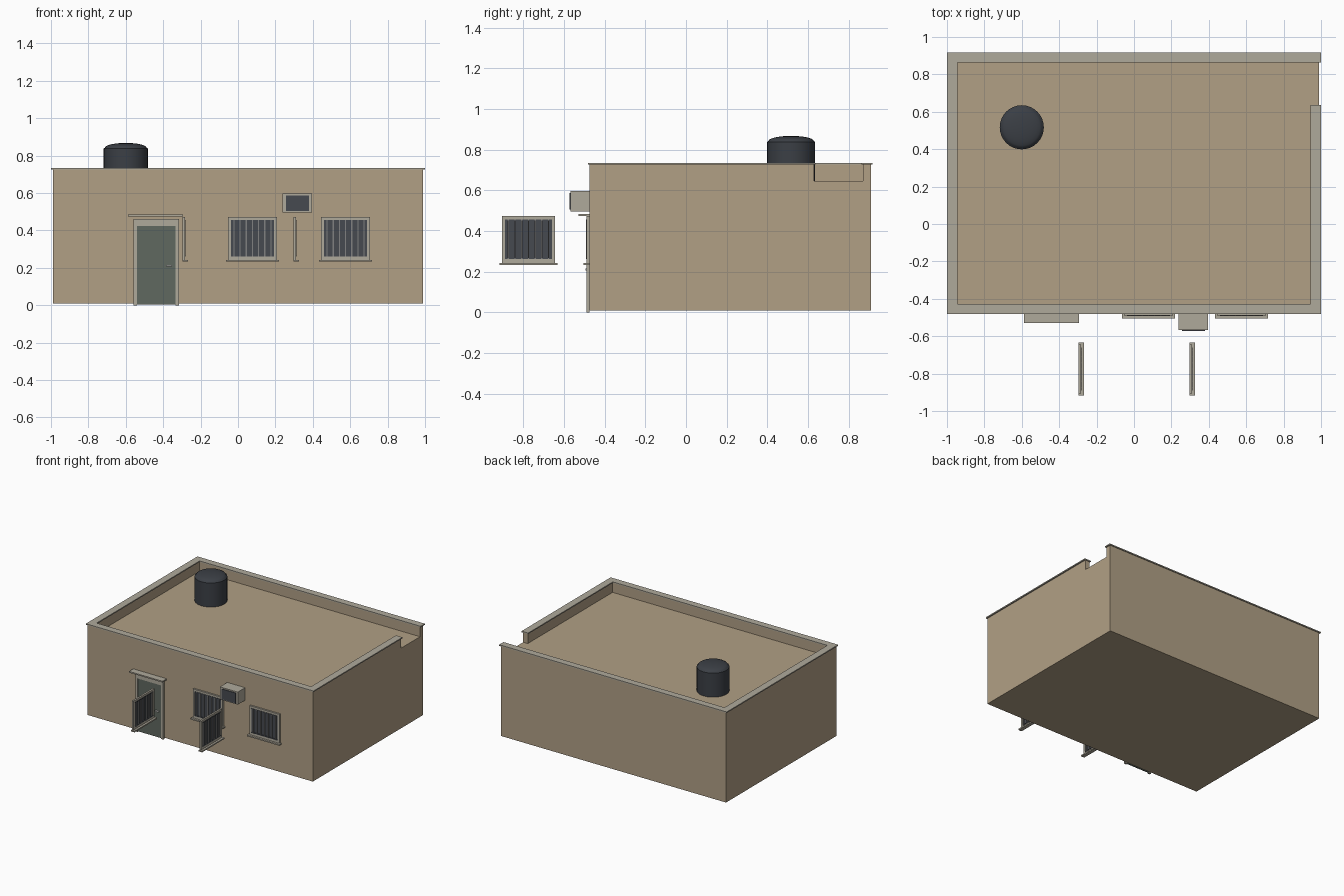
import bpy
import math

if "Cube" in bpy.data.objects:
    bpy.data.objects.remove(bpy.data.objects["Cube"])


def material(name, rgb):
    m = bpy.data.materials.new(name)
    m.diffuse_color = (*rgb, 1)
    m.use_nodes = True
    m.node_tree.nodes["Principled BSDF"].inputs["Base Color"].default_value = m.diffuse_color
    return m


PLASTER = material("tan plaster", (0.44, 0.35, 0.235))
STONE = material("pale grey trim", (0.43, 0.40, 0.33))
GLASS = material("dark glass", (0.062, 0.068, 0.08))
DOOR = material("grey green door", (0.115, 0.14, 0.115))
TANK = material("black plastic", (0.044, 0.05, 0.06))
METAL = material("grey metal", (0.22, 0.22, 0.22))
HANDLE = material("bright metal", (0.6, 0.6, 0.58))


def box(name, x, y, z, mat):
    """Box from (min, max) ranges on each axis."""
    lo, hi = [[r[i] for r in (x, y, z)] for i in (0, 1)]
    lo, hi = [min(a, b) for a, b in zip(lo, hi)], [max(a, b) for a, b in zip(lo, hi)]
    bpy.ops.mesh.primitive_cube_add(size=1)
    ob = bpy.context.object
    ob.name = name
    for v in ob.data.vertices:
        v.co = [(a + b) / 2 + c * (b - a) for a, b, c in zip(lo, hi, v.co)]
    ob.data.materials.append(mat)
    return ob


# Building block and parapet walls, with a gap at the back of the right wall
X, Y0, Y1 = 0.99, -0.475, 0.911
ROOF, TOP, COPE = 0.647, 0.726, 0.735
T = 0.04
GAP = 0.63
box("building_block", (-X, X), (Y0, Y1), (0.01, ROOF), PLASTER)
box("parapet_front", (-X, X), (Y0, Y0 + T), (ROOF, TOP), PLASTER)
box("parapet_back", (-X, X), (Y1 - T, Y1), (ROOF, TOP), PLASTER)
box("parapet_left", (-X, -X + T), (Y0 + T, Y1 - T), (ROOF, TOP), PLASTER)
box("parapet_right", (X - T, X), (Y0 + T, GAP), (ROOF, TOP), PLASTER)

# Coping slabs overhanging the parapets
E = 0.007
ci, co = X - T - E, 1.0
fy, by = Y0 + T + E, Y1 - T - E
box("coping_front", (-co, co), (Y0 - E, fy), (TOP, COPE), STONE)
box("coping_back", (-co, co), (by, Y1 + E), (TOP, COPE), STONE)
box("coping_left", (-co, -ci), (fy, by), (TOP, COPE), STONE)
box("coping_right", (ci, co), (fy, GAP + 0.006), (TOP, COPE), STONE)

# Water tank: lathed profile with a shallow domed lid
profile = [(0.118, ROOF), (0.118, 0.838)]
profile += [(0.112 * math.cos(a), 0.842 + 0.026 * math.sin(a))
            for a in (math.radians(15 * i) for i in range(6))]
N = 32
verts = [(-0.6 + r * math.cos(2 * math.pi * k / N), 0.517 + r * math.sin(2 * math.pi * k / N), z)
         for r, z in profile for k in range(N)]
faces = [(j * N + k, j * N + (k + 1) % N, (j + 1) * N + (k + 1) % N, (j + 1) * N + k)
         for j in range(len(profile) - 1) for k in range(N)]
verts.append((-0.6, 0.517, 0.868))
last = (len(profile) - 1) * N
faces += [(last + k, last + (k + 1) % N, len(verts) - 1) for k in range(N)]
faces.append(tuple(reversed(range(N))))
mesh = bpy.data.meshes.new("water_tank")
mesh.from_pydata(verts, [], faces)
mesh.materials.append(TANK)
tank = bpy.data.objects.new("water_tank", mesh)
bpy.context.collection.objects.link(tank)
bpy.context.view_layer.objects.active = tank
tank.select_set(True)
bpy.ops.object.shade_smooth_by_angle(angle=math.radians(35))

# Door with frame, leaf, handle and canopy
DC = -0.437
for name, s in (("left", -1), ("right", 1)):
    box("door_jamb_" + name, (DC + s * 0.102, DC + s * 0.122), (-0.489, Y0), (0, 0.425), STONE)
box("door_lintel", (DC - 0.122, DC + 0.122), (-0.489, Y0), (0.425, 0.46), STONE)
box("door_leaf", (DC - 0.102, DC + 0.102), (-0.484, Y0), (0.004, 0.425), DOOR)
box("door_handle", (-0.386, -0.354), (-0.494, -0.484), (0.206, 0.216), HANDLE)
box("door_canopy", (-0.588, -0.294), (-0.528, Y0), (0.474, 0.484), STONE)


def window(name, cx, cy, sideways):
    """Barred window built from a wall point; d is the distance out from the wall."""
    def part(label, u, d, z, mat):
        if sideways:
            x, y = [cx + v for v in d], [cy + v for v in u]
        else:
            x, y = [cx + v for v in u], [cy - v for v in d]
        box(name + "_" + label, x, y, z, mat)

    w, g = 0.131, 0.115
    part("frame_left", (-w, -g), (0, 0.014), (0.243, 0.473), STONE)
    part("frame_right", (g, w), (0, 0.014), (0.243, 0.473), STONE)
    part("frame_top", (-g, g), (0, 0.014), (0.457, 0.473), STONE)
    part("frame_bottom", (-g, g), (0, 0.014), (0.243, 0.262), STONE)
    part("glass", (-g, g), (0.002, 0.01), (0.262, 0.457), GLASS)
    part("sill", (-0.142, 0.142), (0, 0.03), (0.233, 0.243), STONE)
    # security bars and their two rails
    for i in range(7):
        u = -0.099 + 0.033 * i
        part("bar", (u - 0.003, u + 0.003), (0.01, 0.018), (0.262, 0.457), METAL)
    for z in (0.262, 0.451):
        part("rail", (-g, g), (0.01, 0.017), (z, z + 0.006), GLASS)


window("window_middle", 0.077, Y0, False)
window("window_right", 0.575, Y0, False)
window("side_window_left", -0.298, -0.775, True)
window("side_window_right", 0.296, -0.775, True)

# Air conditioner with dark front grille
box("air_conditioner", (0.238, 0.395), (-0.567, Y0), (0.497, 0.597), STONE)
box("air_conditioner_grille", (0.256, 0.379), (-0.572, -0.567), (0.505, 0.587), GLASS)
